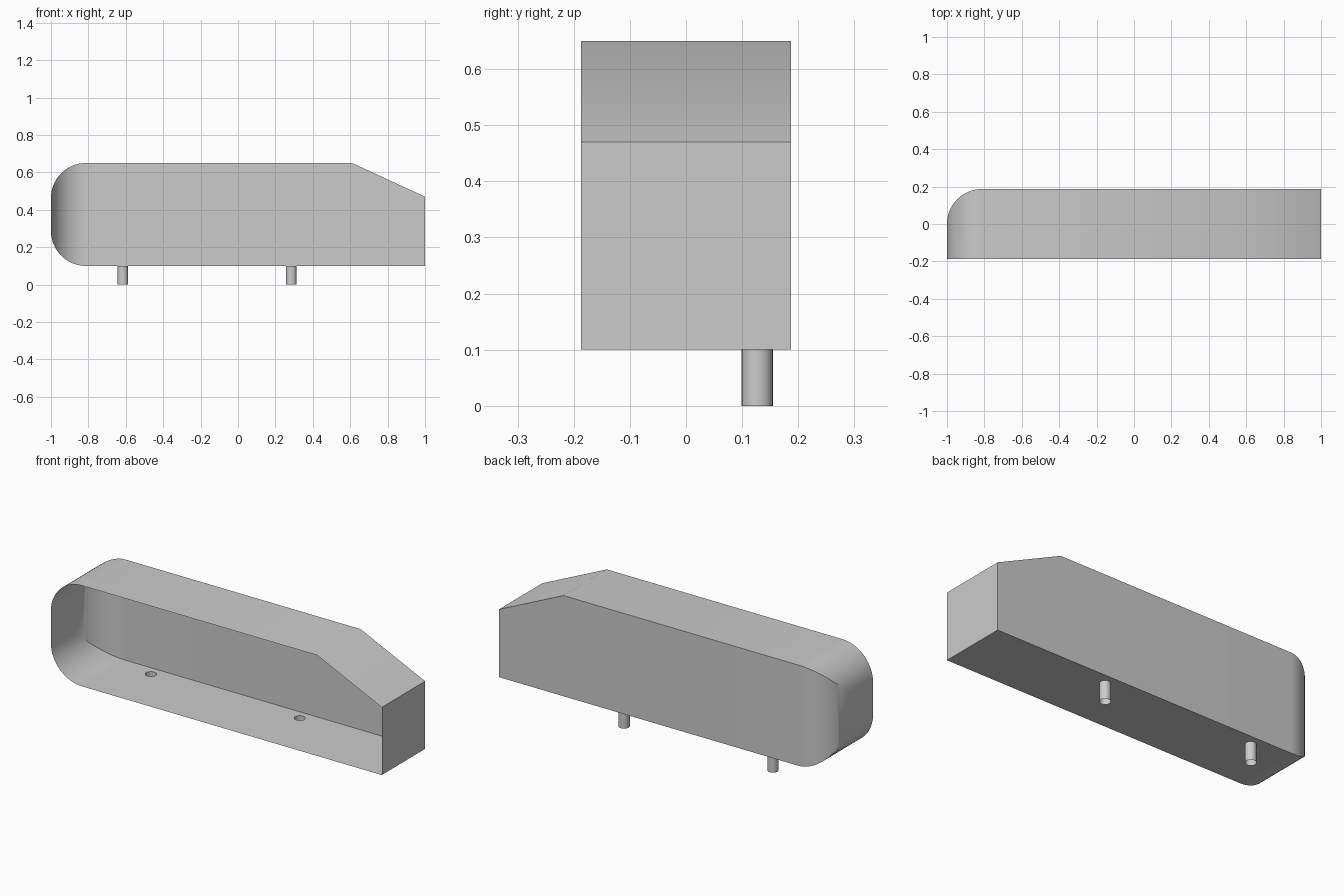
import bpy
import bmesh
from math import cos, sin, pi, sqrt

if "Cube" in bpy.data.objects:
    bpy.data.objects.remove(bpy.data.objects["Cube"])

FRONT, BACK = -0.187, 0.187
FLOOR, ROOF, NOSE = 0.1, 0.65, 0.47
R = 0.187                      # radius of every rounded edge
CX = R - 1                     # where the rounding starts
STEPS = 16

grey = bpy.data.materials.new("plain grey")
grey.use_nodes = True
grey.diffuse_color = (0.6, 0.6, 0.6, 1)
grey.node_tree.nodes["Principled BSDF"].inputs["Base Color"].default_value = grey.diffuse_color


def finish(bm, name):
    """Turn the bmesh into a smooth shaded object with crisp edges."""
    mesh = bpy.data.meshes.new(name)
    bm.to_mesh(mesh)
    bm.free()
    mesh.materials.append(grey)
    obj = bpy.data.objects.new(name, mesh)
    bpy.context.collection.objects.link(obj)
    bpy.ops.object.select_all(action="DESELECT")
    obj.select_set(True)
    bpy.context.view_layer.objects.active = obj
    bpy.ops.object.shade_smooth_by_angle()


def ring(bm, x, y, z, radius=0.028, sides=24):
    """Closed loop of edges around a peg hole."""
    verts = [bm.verts.new((x + radius * cos(2 * pi * i / sides),
                           y + radius * sin(2 * pi * i / sides), z))
             for i in range(sides)]
    return [bm.edges.new((verts[i - 1], verts[i])) for i in range(sides)]


# Stations along the length: x, depth of the back wall, floor and roof height
stations = []
for i in range(STEPS + 1):
    a = pi / 2 * i / STEPS
    drop = R * (1 - sin(a))
    stations.append((CX - R * cos(a), BACK - drop, FLOOR + drop, ROOF - drop))
stations += [(0.61, BACK, FLOOR, ROOF), (1, BACK, FLOOR, NOSE)]

# Shell: thin housing, open at the front
bm = bmesh.new()
columns = [[bm.verts.new(p) for p in ((x, FRONT, lo), (x, back, lo), (x, back, hi), (x, FRONT, hi))]
           for x, back, lo, hi in stations]
for i, (a, b) in enumerate(zip(columns, columns[1:])):
    for k in range(3):
        if k == 0 and i >= STEPS:
            continue           # flat floor is filled around the holes below
        bm.faces.new((a[k], a[k + 1], b[k + 1], b[k]))
for end in (columns[0], columns[-1]):
    bm.faces.new(end)

# Flat floor with two peg holes, and the open tubes below them
flat = columns[STEPS:]
outline = [c[0] for c in flat] + [c[1] for c in reversed(flat)]
border = []
for a, b in zip(outline, outline[1:] + outline[:1]):
    border.append(bm.edges.get((a, b)) or bm.edges.new((a, b)))
holes = [e for x in (-0.615, 0.285) for e in ring(bm, x, 0.127, FLOOR)]
bmesh.ops.triangle_fill(bm, use_beauty=True, use_dissolve=False,
                        edges=border + holes, normal=(0, 0, -1))
tube = bmesh.ops.extrude_edge_only(bm, edges=holes)["geom"]
bmesh.ops.translate(bm, vec=(0, 0, -FLOOR),
                    verts=[v for v in tube if isinstance(v, bmesh.types.BMVert)])
bmesh.ops.recalc_face_normals(bm, faces=bm.faces[:])
finish(bm, "housing_with_pegs")
